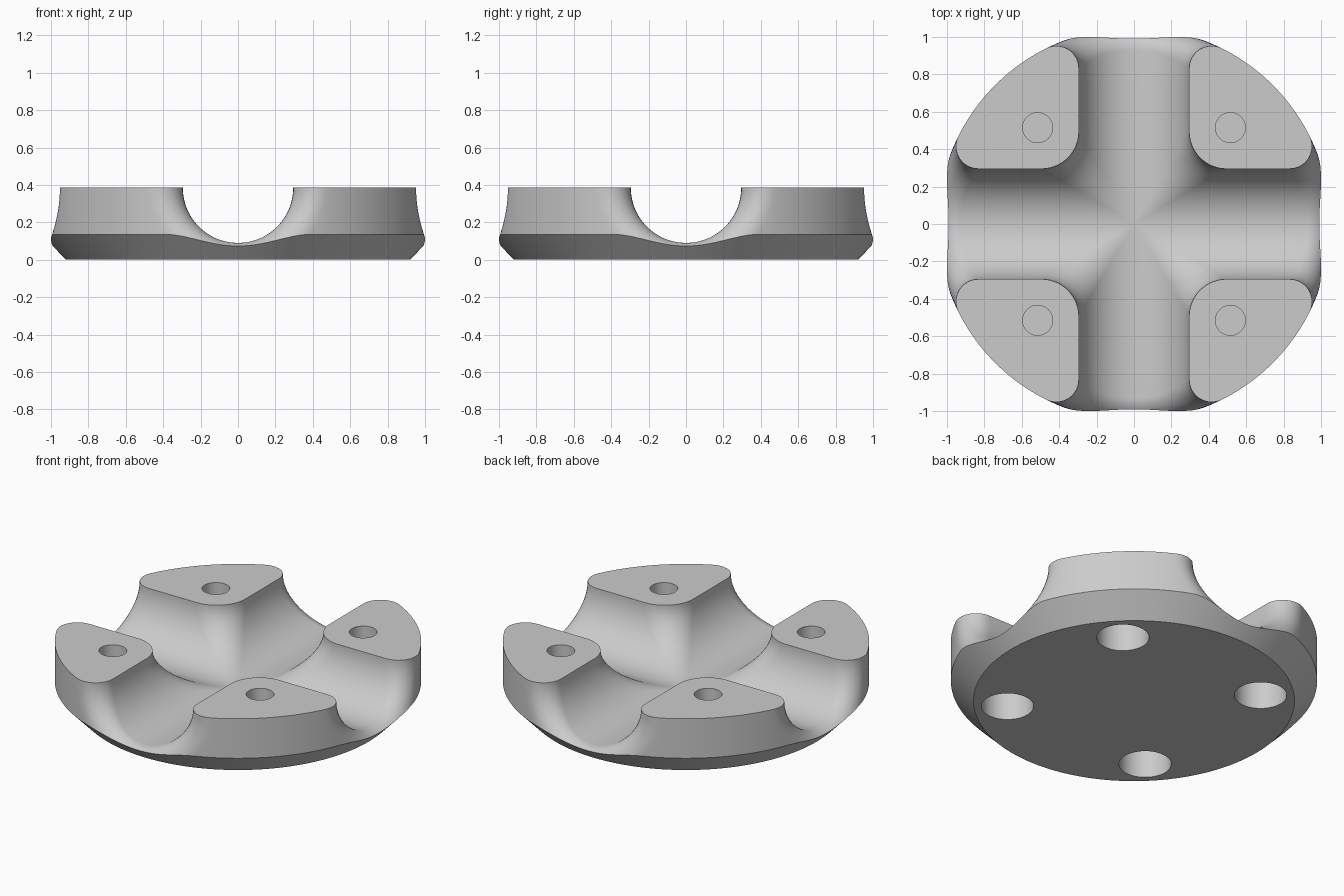
import bpy, bmesh
from math import sin, cos, pi, sqrt, atan2
from mathutils import Vector, Matrix

if "Cube" in bpy.data.objects:
    bpy.data.objects.remove(bpy.data.objects["Cube"])

TOP = 0.385          # height of the pads
CH = 0.295           # channel radius
GROIN = 0.2          # rounding where the channels cross
LIP = 0.12           # rounding at the channel mouths
OUTER = 1.05         # outer wall radius
BASE = 0.92          # underside radius
EDGE = 0.135         # height of the underside chamfer
ROWS, ARC, STRAIGHT = 36, 10, 4

grey = bpy.data.materials.new("light grey")
grey.use_nodes = True
grey.diffuse_color = (0.6, 0.6, 0.6, 1)
grey.node_tree.nodes["Principled BSDF"].inputs["Base Color"].default_value = (0.6, 0.6, 0.6, 1)


def above_chamfer(p):
    return p.z > (p.xy.length - BASE) * EDGE / (OUTER - BASE)


def rim(p, radius, z):
    d = p.xy.normalized() * radius
    return Vector((d.x, d.y, z))


def channel_row(a):
    """One line along the channel: groin rounding, wall, mouth rounding, chamfer."""
    n1 = Vector((0, -sin(a), cos(a)))
    n2 = Vector((-sin(a), 0, cos(a)))
    s = (CH + GROIN) * sin(a)
    centre = Vector((s, s, TOP - (CH + GROIN) * cos(a)))
    row = [centre + GROIN * n1.lerp(n2, 0.5 * (1 - i / ARC)).normalized() for i in range(ARC + 1)]

    y = (CH + LIP) * sin(a)
    centre = Vector((sqrt((OUTER - LIP) ** 2 - y * y), y, TOP - (CH + LIP) * cos(a)))
    out = Vector((centre.x, centre.y, 0)).normalized()
    angle = n1.angle(out)

    def lip(t):
        return centre + LIP * (n1 * sin((1 - t) * angle) + out * sin(t * angle)) / sin(angle)

    # stop the rounding where it meets the chamfer
    end = 1.0
    if not above_chamfer(lip(1.0)):
        low = 0.0
        for _ in range(40):
            mid = (low + end) / 2
            low, end = (mid, end) if above_chamfer(lip(mid)) else (low, mid)
    start = row[-1]
    row += [start.lerp(lip(0), i / STRAIGHT) for i in range(1, STRAIGHT)]
    row += [lip(end * i / ARC) for i in range(ARC + 1)]
    last = row[-1]
    row.append(rim(last, OUTER, EDGE) if end == 1.0 else last.copy())
    row.append(rim(last, BASE, 0))
    return row


def add_strip(bm, a, b):
    for i in range(len(a) - 1):
        quad = []
        for v in (a[i], a[i + 1], b[i + 1], b[i]):
            if all((v.co - q.co).length > 1e-6 for q in quad):
                quad.append(v)
        if len(quad) > 2:
            bm.faces.new(quad)


# One eighth of the body
bm = bmesh.new()
grid = [[bm.verts.new(p) for p in channel_row(pi / 2 * i / ROWS)] for i in range(ROWS + 1)]
for a, b in zip(grid, grid[1:]):
    add_strip(bm, a, b)

# Outer wall between the channel mouth and the diagonal
wall = [grid[-1][-3:]]
first = atan2(wall[0][0].co.y, wall[0][0].co.x)
for i in range(1, ARC + 1):
    t = first + (pi / 4 - first) * i / ARC
    d = Vector((cos(t), sin(t), 0))
    wall.append([bm.verts.new(rim(d, r, z)) for r, z in ((OUTER, TOP), (OUTER, EDGE), (BASE, 0))])
    add_strip(bm, wall[-2], wall[-1])

# Pad top and underside
bm.faces.new(grid[-1][:-2] + [w[0] for w in wall[1:]])
bm.faces.new([bm.verts.new((0, 0, 0))] + [r[-1] for r in grid] + [w[2] for w in wall[1:]])

# Mirror across the diagonal, then x, then y
swap = Matrix(((0, 1, 0), (1, 0, 0), (0, 0, 1)))
for m in (swap, Matrix.Diagonal((-1, 1, 1)), Matrix.Diagonal((1, -1, 1))):
    copy = bmesh.ops.duplicate(bm, geom=bm.verts[:] + bm.edges[:] + bm.faces[:])["geom"]
    for v in copy:
        if isinstance(v, bmesh.types.BMVert):
            v.co = m @ v.co
bmesh.ops.remove_doubles(bm, verts=bm.verts[:], dist=1e-5)
bmesh.ops.recalc_face_normals(bm, faces=bm.faces[:])
mesh = bpy.data.meshes.new("channelled_disc")
bm.to_mesh(mesh)
bm.free()
disc = bpy.data.objects.new("channelled_disc", mesh)
bpy.context.collection.objects.link(disc)
mesh.materials.append(grey)

# Pin holes in the pads, larger sockets underneath
bm = bmesh.new()
for x in (-0.515, 0.515):
    for y in (-0.515, 0.515):
        for radius, low, high in ((0.08, TOP - 0.12, TOP + 0.1), (0.15, -0.1, 0.2)):
            bmesh.ops.create_cone(bm, cap_ends=True, segments=48, radius1=radius, radius2=radius,
                                  depth=high - low, matrix=Matrix.Translation((x, y, (low + high) / 2)))
mesh = bpy.data.meshes.new("hole_cutter")
bm.to_mesh(mesh)
bm.free()
mesh.materials.append(grey)
cutter = bpy.data.objects.new("hole_cutter", mesh)
cutter.hide_render = True
bpy.context.collection.objects.link(cutter)

cut = disc.modifiers.new("holes", 'BOOLEAN')
cut.operation = 'DIFFERENCE'
cut.solver = 'EXACT'
cut.object = cutter
bpy.ops.object.select_all(action='DESELECT')
disc.select_set(True)
bpy.context.view_layer.objects.active = disc
bpy.ops.object.modifier_apply(modifier="holes")
bpy.data.objects.remove(cutter)
bpy.ops.object.shade_smooth_by_angle(angle=pi / 6)
